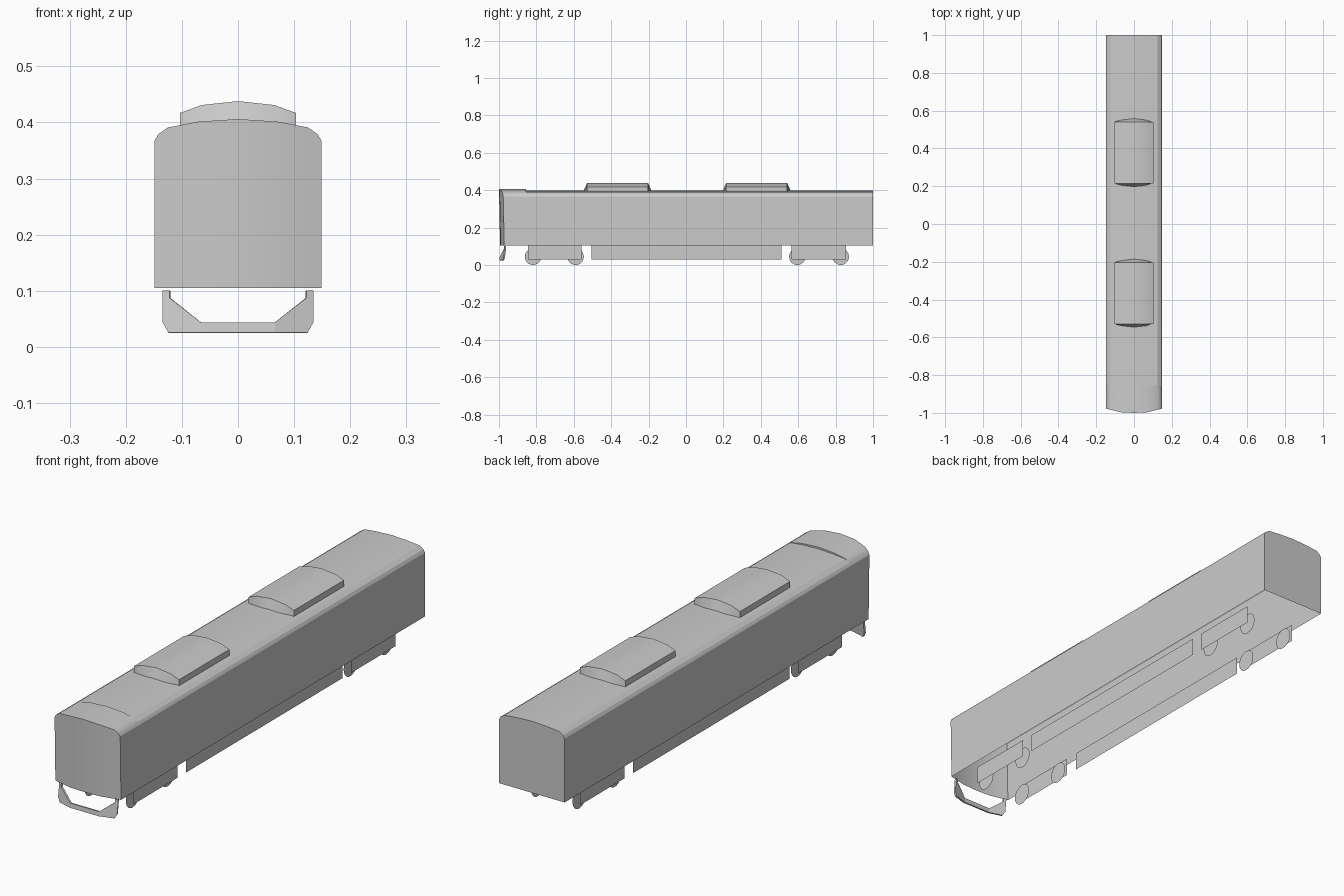
import bpy, bmesh, math

if "Cube" in bpy.data.objects:
    bpy.data.objects.remove(bpy.data.objects["Cube"])


def make(name, verts, faces, smooth=False):
    me = bpy.data.meshes.new(name)
    me.from_pydata(verts, [], faces)
    bm = bmesh.new()
    bm.from_mesh(me)
    bmesh.ops.remove_doubles(bm, verts=bm.verts, dist=0.0002)
    bmesh.ops.recalc_face_normals(bm, faces=bm.faces)
    bm.to_mesh(me)
    bm.free()
    ob = bpy.data.objects.new(name, me)
    bpy.context.collection.objects.link(ob)
    if smooth:
        bpy.ops.object.select_all(action='DESELECT')
        ob.select_set(True)
        bpy.context.view_layer.objects.active = ob
        bpy.ops.object.shade_smooth_by_angle(angle=math.radians(25))
    return ob


def mirrored(half):
    """Half profile from outside to centre -> full left-to-right profile."""
    return [(-x, z) for x, z in half] + [(x, z) for x, z in half[-2::-1]]


def nose_y(x, z):
    ax = abs(x)
    y = -1.0 + 0.05 * ax if ax < 0.07 else -0.9965 + (ax - 0.07) * 0.235
    return y + 0.02 * (0.4 - z)


# Body shell: open underneath, closed back, raised roof over the cab
FLOOR = 0.105
main = mirrored([(.149, FLOOR), (.149, .367), (.142, .379), (.125, .39), (.07, .3955), (0, .399)])
cab = mirrored([(.149, FLOOR), (.149, .367), (.142, .379), (.125, .391), (.07, .4015), (0, .406)])
n = len(main)
rings = [[(x, 1.0, z) for x, z in main],
         [(x, -.855, z) for x, z in main],
         [(x, -.855, z) for x, z in cab],
         [(x, nose_y(x, z), z) for x, z in cab]]
verts = [p for r in rings for p in r]
faces = [list(range(n))]
for r in range(3):
    for i in range(n - 1):
        a = r * n + i
        # the roof step only exists where the two profiles differ
        if r == 1 and main[i] == cab[i] and main[i + 1] == cab[i + 1]:
            continue
        faces.append([a, a + 1, a + n + 1, a + n])
# Front panel: vertical strips dropping from the roof profile
base = len(verts)
verts += [(x, nose_y(x, FLOOR), FLOOR) for x, z in cab]
for i in range(1, n - 2):
    a = 3 * n + i
    faces.append([a, a + 1, base + i + 1, base + i])
make("body_shell", verts, faces, True)

# Roof units: straight top edges, ends bulging outward at the base
unit = mirrored([(.103, .417), (.065, .431), (0, .438)])
m = len(unit)
for name, cy in (("front_roof_unit", -.366), ("rear_roof_unit", .378)):
    v = []
    for s in (-1, 1):
        v += [(x, cy + s * .163, z) for x, z in unit]
        v += [(x, cy + s * (.180 - .017 * (x / .103) ** 2), z - .037) for x, z in unit]
    f = []
    for i in range(m - 1):
        f.append([i, i + 1, 2 * m + i + 1, 2 * m + i])
        for b in (0, 2 * m):
            f.append([b + i, b + i + 1, b + m + i + 1, b + m + i])
    for i in (0, m - 1):
        f.append([i, m + i, 3 * m + i, 2 * m + i])
    make(name, v, f, True)


def plate(name, x, y0, y1):
    make(name, [(x, y0, .03), (x, y1, .03), (x, y1, FLOOR), (x, y0, FLOOR)], [[0, 1, 2, 3]])


# Underframe side plates and flat wheel discs
for side, sx in (("left", -1), ("right", 1)):
    plate(side + "_skirt", sx * .117, -.505, .51)
    plate(side + "_front_bogie", sx * .117, -.845, -.56)
    plate(side + "_rear_bogie", sx * .117, .565, .855)
    for k, wy in enumerate((-.818, -.59, .595, .827)):
        ring = [(sx * .094, wy + .044 * math.cos(t * math.pi / 12),
                 .044 + .044 * math.sin(t * math.pi / 12)) for t in range(24)]
        make(f"{side}_wheel_{k + 1}", ring, [list(range(24))])

# Front guard: low bar with rising side wedges, thin plate
half = [(.121, .100), (.133, .100), (.133, .088), (.121, .087),
        (.133, .043), (.065, .043), (.123, .025), (.065, .025)]


def guard_y(x, z):
    return -.994 + max(0, abs(x) - .065) * .3 + (z - .025) * .12


gv = [(s * x, guard_y(x, z), z) for s in (1, -1) for x, z in half]
gf = []
for o in (0, 8):
    gf += [[o + j for j in q] for q in ((0, 1, 2, 3), (3, 2, 4, 5), (5, 4, 6, 7))]
gf.append([5, 7, 15, 13])
guard = make("front_guard", gv, gf)
solid = guard.modifiers.new("thickness", 'SOLIDIFY')
solid.thickness = 0.008
solid.offset = 0
